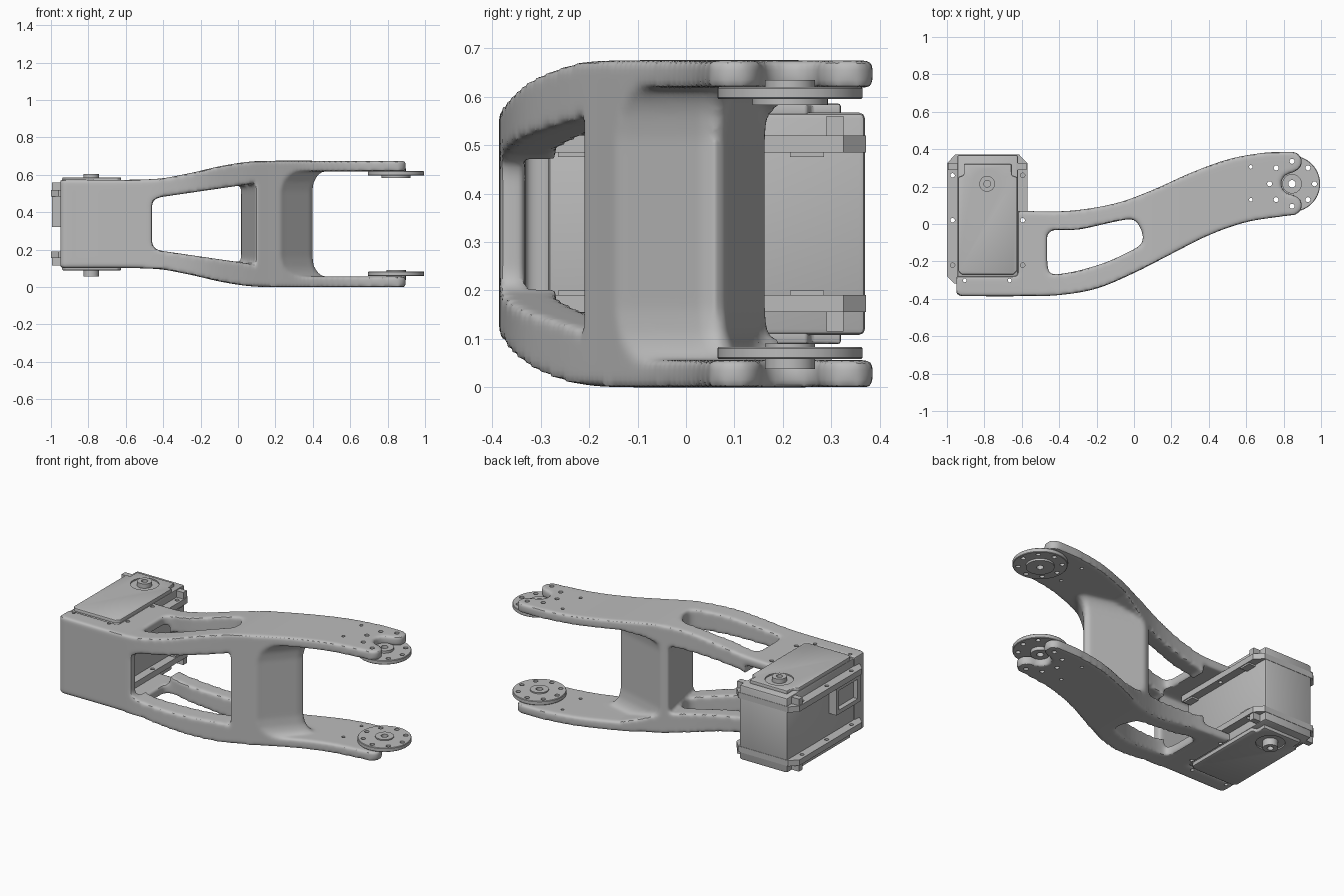
import bpy, bmesh, math
from mathutils import Vector

if "Cube" in bpy.data.objects:
    bpy.data.objects.remove(bpy.data.objects["Cube"])

GREY = (0.5, 0.5, 0.5, 1)
grey = bpy.data.materials.new("satin grey")
grey.use_nodes = True
grey.diffuse_color = GREY
grey.node_tree.nodes["Principled BSDF"].inputs["Base Color"].default_value = GREY
H = 0.675  # overall height, the link mirrors about H / 2


def make(name, bm):
    bmesh.ops.recalc_face_normals(bm, faces=bm.faces)
    mesh = bpy.data.meshes.new(name)
    bm.to_mesh(mesh)
    bm.free()
    obj = bpy.data.objects.new(name, mesh)
    bpy.context.collection.objects.link(obj)
    mesh.materials.append(grey)
    return obj


def loft(name, rings):
    bm = bmesh.new()
    loops = [[bm.verts.new(p) for p in ring] for ring in rings]
    n = len(loops[0])
    for a, b in zip(loops, loops[1:]):
        for i in range(n):
            j = (i + 1) % n
            bm.faces.new((a[i], a[j], b[j], b[i]))
    bm.faces.new(loops[0])
    bm.faces.new(loops[-1])
    return make(name, bm)


def prism(name, pts, lo, hi, axis="z"):
    place = (lambda p, t: (p[0], p[1], t)) if axis == "z" else (lambda p, t: (p[0], t, p[1]))
    return loft(name, [[place(p, t) for p in pts] for t in (lo, hi)])


def box(name, x, y, z):
    return prism(name, [(x[0], y[0]), (x[1], y[0]), (x[1], y[1]), (x[0], y[1])], *z)


def arc(cx, cy, r, start, end, n=12):
    angles = [math.radians(start + (end - start) * i / n) for i in range(n + 1)]
    return [(cx + r * math.cos(a), cy + r * math.sin(a)) for a in angles]


def disc(name, c, r, lo, hi, n=40):
    return prism(name, arc(*c, r, 0, 360, n)[:-1], lo, hi)


def spline(pts, steps=5):
    """Flowing curve through the given points."""
    p = [Vector(q) for q in pts]
    p = [2 * p[0] - p[1]] + p + [2 * p[-1] - p[-2]]
    out = []
    for a, b, c, d in zip(p, p[1:], p[2:], p[3:]):
        for i in range(steps):
            t = i / steps
            out.append(tuple(0.5 * (2 * b + (c - a) * t + (2 * a - 5 * b + 4 * c - d) * t ** 2
                                    + (3 * b - a - 3 * c + d) * t ** 3)))
    return out + [tuple(pts[-1])]


def bake(obj):
    graph = bpy.context.evaluated_depsgraph_get()
    mesh = bpy.data.meshes.new_from_object(obj.evaluated_get(graph))
    obj.modifiers.clear()
    obj.data = mesh


def combine(obj, tool, operation="DIFFERENCE", keep=False):
    mod = obj.modifiers.new("combine", "BOOLEAN")
    mod.operation, mod.object, mod.solver = operation, tool, "EXACT"
    bake(obj)
    if not keep:
        bpy.data.objects.remove(tool)


def drill(name, spots, r):
    """One cutter holding a row of upright pins."""
    bm = bmesh.new()
    for x, y in spots:
        made = bmesh.ops.create_cone(bm, cap_ends=True, segments=14, radius1=r, radius2=r, depth=2)
        bmesh.ops.translate(bm, verts=made["verts"], vec=(x, y, 0.3))
    obj = make(name, bm)
    obj.hide_render = True
    return obj


def soften(obj, width, segments=2):
    mod = obj.modifiers.new("edges", "BEVEL")
    mod.width, mod.segments, mod.limit_method = width, segments, "ANGLE"
    bake(obj)


def mirrored(pts):
    return pts + [(x, H - z) for x, z in reversed(pts)]


# Link arm: side silhouette, hollowed between the two cheeks
side = spline([(-1.05, 0.1), (-0.5, 0.1), (-0.3, 0.075), (-0.1, 0.03), (0.05, 0.006),
               (0.18, 0), (0.5, 0), (1, 0)])
arm = prism("link_arm", mirrored(side), -0.6, 0.6, "y")
inner = [(-0.46, 0.235), (-0.45, 0.21), (-0.42, 0.195), (0.06, 0.125), (0.15, 0.09),
         (0.28, 0.057), (1.1, 0.055)]
combine(arm, prism("hollow", mirrored(inner), -0.7, 0.7, "y"))

# Cross web flaring into the cheeks
web = [(0.1, -0.23), (0.2, -0.18), (0.25, -0.12), (0.385, 0.03), (0.4, 0.06), (0.385, 0.08),
       (0.06, 0.165), (0.01, 0.16)]
levels = [(0.035, 1.33), (0.06, 1.24), (0.08, 1.13), (0.11, 1.05), (0.16, 1)]
levels += [(H - z, s) for z, s in reversed(levels)]
combine(arm, loft("web", [[(0.18 + (x - 0.18) * s, (y + 0.01) * s - 0.01, z) for x, y in web]
                          for z, s in levels]), "UNION")

# Plan silhouette with forked tip
back_edge = spline([(-0.62, 0.07), (-0.35, 0.07), (-0.1, 0.11), (0.1, 0.182), (0.3, 0.272),
                    (0.5, 0.345), (0.68, 0.379), (0.8, 0.386)])
fork = (arc(0.845, 0.333, 0.053, 90, -70) + arc(0.845, 0.215, 0.058, 90, 270)
        + arc(0.845, 0.1, 0.053, 70, -90))
front_edge = spline([(0.8, 0.042), (0.6, 0.01), (0.4, -0.06), (0.2, -0.16), (0, -0.262),
                     (-0.2, -0.345), (-0.4, -0.38), (-0.6, -0.386), (-0.93, -0.386)])
plan = back_edge + fork + front_edge + [(-0.95, -0.37), (-0.95, -0.28), (-0.62, -0.28)]
combine(arm, prism("plan", plan, -0.2, 0.9), "INTERSECT")

# Lightening windows through the cheeks, and the pocket beside the motor
opening = spline([(-0.465, -0.06), (-0.43, -0.032), (-0.3, -0.03), (-0.15, 0.002), (-0.04, 0.024),
                  (0.01, 0.015), (0.045, -0.05), (0.04, -0.105), (-0.02, -0.145), (-0.15, -0.205),
                  (-0.3, -0.25), (-0.42, -0.268), (-0.46, -0.24), (-0.465, -0.06)], 3)[:-1]
combine(arm, prism("opening", opening, -0.3, 1))
combine(arm, box("pocket", (-0.7, -0.445), (-0.332, 0.3), (0.155, 0.52)))

# Cast-like rounding of every edge
remesh = arm.modifiers.new("cast", "REMESH")
remesh.mode, remesh.voxel_size = "VOXEL", 0.01
smooth = arm.modifiers.new("round", "SMOOTH")
smooth.factor, smooth.iterations = 0.5, 9
bake(arm)

# Screw holes
HUB = (0.845, 0.215)
ring = drill("ring_pins", arc(*HUB, 0.12, 0, 360, 8)[:-1], 0.0135)
bore = drill("bore_pin", [HUB], 0.02)
mounts = drill("mount_pins", [(x, y) for x in (-0.97, -0.595) for y in (0.26, 0.02, -0.22)], 0.012)
extra = drill("extra_pins", [(-0.905, -0.302), (-0.665, -0.302), (0.625, 0.305), (0.625, 0.13)], 0.01)
for pins in (ring, mounts, extra):
    combine(arm, pins, keep=True)

# Output hubs: flange, outer boss and inner boss
for name, flange, outer, inner_boss, r_in in (
        ("lower", (0.058, 0.083), (0.037, 0.06), (0.08, 0.09), 0.052),
        ("upper", (0.595, 0.62), (0.615, 0.635), (0.583, 0.6), 0.078)):
    plate = disc(name + "_hub_flange", HUB, 0.15, *flange, 56)
    soften(plate, 0.003, 1)
    combine(plate, ring, keep=True)
    combine(plate, bore, keep=True)
    for part, r, span in (("outer", 0.052, outer), ("inner", r_in, inner_boss)):
        combine(disc(f"{name}_hub_{part}_boss", HUB, r, *span), bore, keep=True)

# Motor body
core = box("motor_body", (-0.945, -0.62), (-0.285, 0.37), (0.108, 0.567))
soften(core, 0.012)
MOTOR = (-0.785, 0.215)
eye = drill("motor_bore", [MOTOR], 0.018)
outline = [(-1, -0.28), (-0.96, -0.318), (-0.94, -0.318), (-0.94, -0.28), (-0.57, -0.28),
           (-0.57, 0.325), (-0.615, 0.372), (-0.955, 0.372), (-1, 0.325)]
cap_plan = [(-0.94, -0.25), (-0.92, -0.27), (-0.645, -0.27), (-0.625, -0.25), (-0.625, 0.25),
            (-0.655, 0.26), (-0.655, 0.32), (-0.91, 0.32), (-0.91, 0.26), (-0.94, 0.25)]
for name, flip in (("lower", False), ("upper", True)):
    def span(lo, hi):
        return (H - hi, H - lo) if flip else (lo, hi)

    # Mounting flange and end cap
    flange = prism(name + "_motor_flange", outline, *span(0.155, 0.19))
    combine(flange, mounts, keep=True)
    cap = prism(name + "_motor_cap", cap_plan, *span(0.089, 0.12))
    soften(cap, 0.006)
    combine(cap, disc("recess", MOTOR, 0.08, *span(0.05, 0.097)))
    # Shaft boss
    top = 0.055 if not flip else 0.07
    combine(disc(name + "_motor_shaft", MOTOR, 0.042, *span(top, 0.13)), eye, keep=True)
    # Clips under the flange and corner ribs
    for i, y in enumerate((-0.23, 0.25)):
        box(f"{name}_motor_clip_{i}", (-0.63, -0.575), (y - 0.035, y + 0.035), span(0.185, 0.2))
    for i, x in enumerate((-0.97, -0.6)):
        box(f"{name}_motor_rib_{i}", (x - 0.025, x + 0.025), (0.29, 0.325), span(0.115, 0.16))

# Cable socket on the outer side
socket = box("cable_socket", (-0.995, -0.93), (-0.27, -0.04), (0.32, 0.49))
combine(socket, box("slot", (-1.1, -0.965), (-0.245, -0.065), (0.345, 0.465)))

for helper in (ring, bore, mounts, extra, eye):
    bpy.data.objects.remove(helper)

# Smooth shading with crisp corners
bpy.ops.object.select_all(action="DESELECT")
for obj in bpy.context.collection.objects:
    if obj.type == "MESH":
        obj.data.materials.clear()
        obj.data.materials.append(grey)
        obj.select_set(True)
        bpy.context.view_layer.objects.active = obj
bpy.ops.object.shade_smooth_by_angle(angle=math.radians(35))
